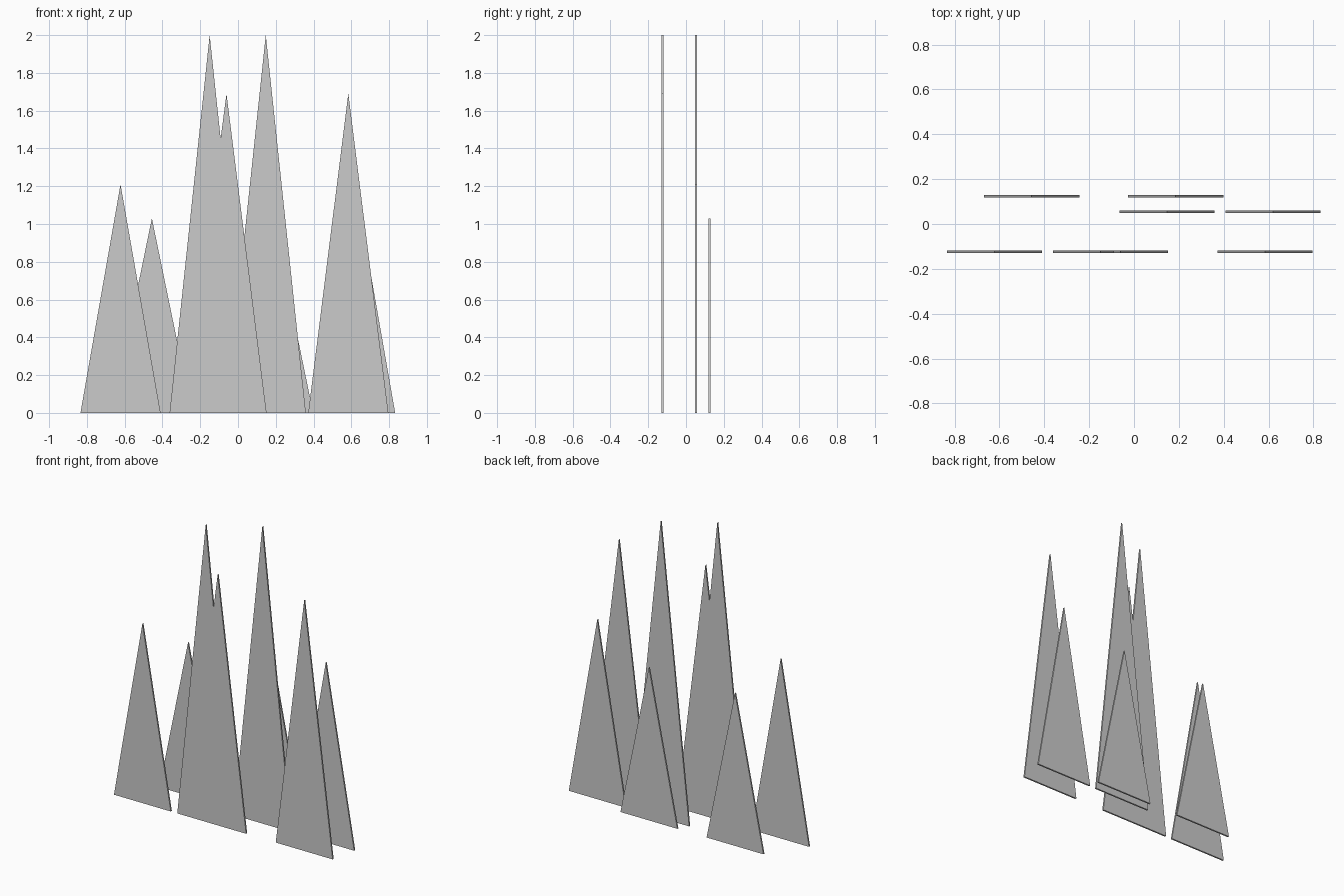
import bpy, bmesh

if "Cube" in bpy.data.objects:
    bpy.data.objects.remove(bpy.data.objects["Cube"])

HALF_W = 0.212   # half width of every tree
THICK = 0.011    # panel thickness


def panel(name, outline, y):
    """Extrude an x/z outline into a thin upright panel centred at y."""
    bm = bmesh.new()
    face = bm.faces.new([bm.verts.new((x, y - THICK / 2, z)) for x, z in outline])
    ext = bmesh.ops.extrude_face_region(bm, geom=[face])
    verts = [v for v in ext["geom"] if isinstance(v, bmesh.types.BMVert)]
    bmesh.ops.translate(bm, verts=verts, vec=(0, THICK, 0))
    bmesh.ops.recalc_face_normals(bm, faces=bm.faces)
    mesh = bpy.data.meshes.new(name)
    bm.to_mesh(mesh)
    bm.free()
    bpy.context.collection.objects.link(bpy.data.objects.new(name, mesh))


# Single trees: name, centre x, row y, height
FRONT, MIDDLE, BACK = -0.124, 0.054, 0.124
for name, x, y, h in [
    ("front_left_tree", -0.622, FRONT, 1.21),
    ("front_right_tree", 0.584, FRONT, 1.69),
    ("middle_tall_tree", 0.147, MIDDLE, 2.0),
    ("middle_right_tree", 0.62, MIDDLE, 1.21),
    ("back_left_tree", -0.456, BACK, 1.03),
    ("back_right_tree", 0.186, BACK, 1.03),
]:
    panel(name, [(x - HALF_W, 0), (x + HALF_W, 0), (x, h)], y)

# Two overlapping front trees joined into one outline
panel("front_twin_tree",
      [(-0.15 - HALF_W, 0), (-0.061 + HALF_W, 0), (-0.061, 1.69),
       (-0.092, 1.452), (-0.15, 2.0)], FRONT)
